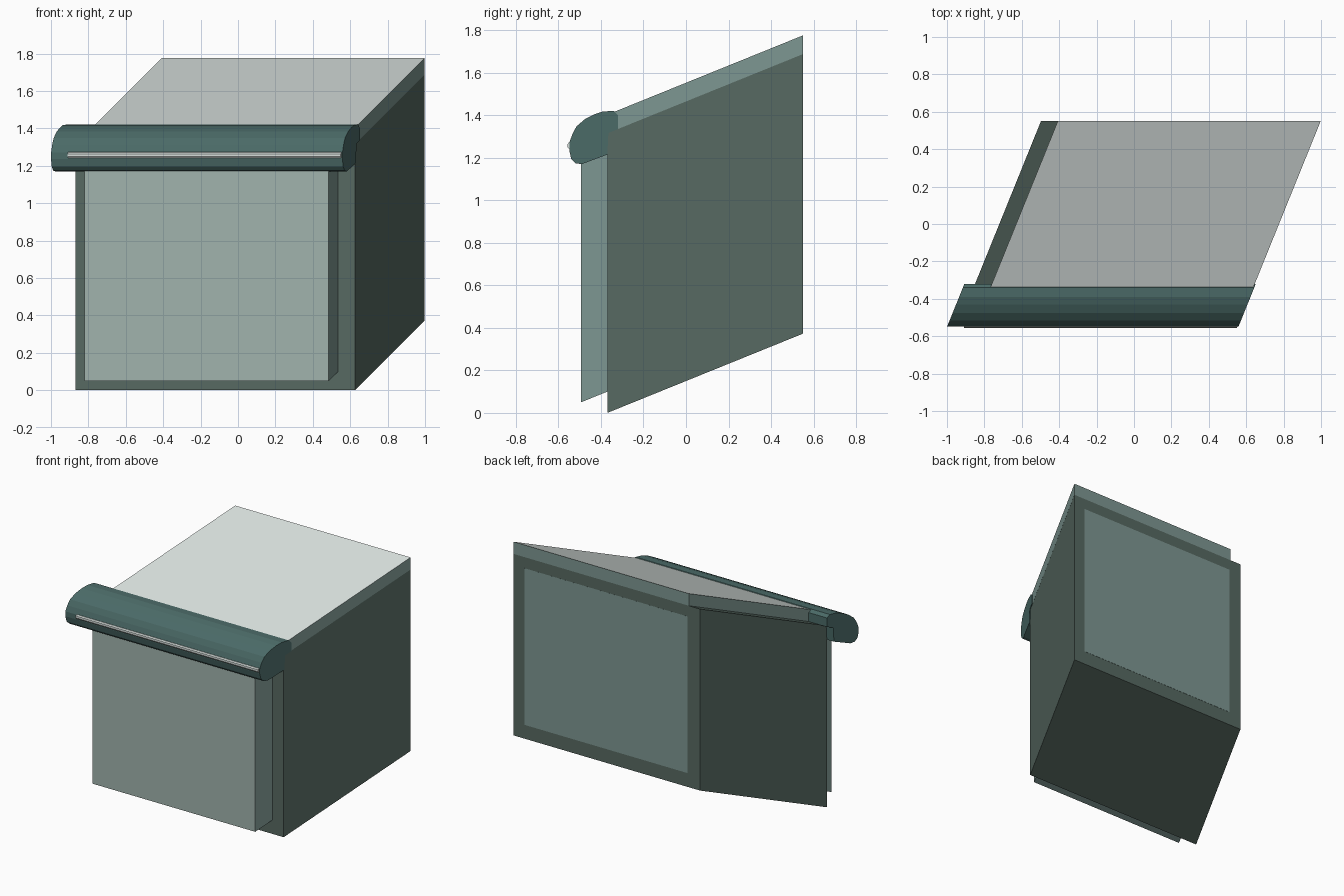
import bpy, bmesh

if "Cube" in bpy.data.objects:
    bpy.data.objects.remove(bpy.data.objects["Cube"])

SHEAR = 0.405   # the whole model leans right and up towards the back
FRONT, BACK = -0.37, 0.55


def material(name, rgb):
    m = bpy.data.materials.new(name)
    m.diffuse_color = [(c / 255) ** 2.2 for c in rgb] + [1]
    m.use_nodes = True
    m.node_tree.nodes["Principled BSDF"].inputs["Base Color"].default_value = m.diffuse_color
    return m


DARK = material("dark_green_grey", (88, 105, 98))
TRIM = material("mid_teal", (125, 150, 145))
FACE = material("pale_green_grey", (160, 178, 172))
LIGHT = material("near_white", (214, 222, 219))
HANDLE = material("deep_teal", (76, 106, 103))


def prism(name, profile, x0, x1, mats, accent=None):
    """Extrude a (y, z) profile from x0 to x1, leaning x with depth."""
    bm = bmesh.new()
    rings = []
    for x in (x0, x1):
        rings.append([bm.verts.new((x + SHEAR * (y - FRONT), y, z))
                      for y, z in profile])
    a, b = rings
    n = len(profile)
    bm.faces.new(a)
    bm.faces.new(b[::-1])
    for i in range(n):
        j = (i + 1) % n
        f = bm.faces.new((a[i], b[i], b[j], a[j]))
        if i == accent:
            f.material_index = 1
    bmesh.ops.recalc_face_normals(bm, faces=bm.faces)
    me = bpy.data.meshes.new(name)
    bm.to_mesh(me)
    bm.free()
    for m in mats:
        me.materials.append(m)
    ob = bpy.data.objects.new(name, me)
    bpy.context.collection.objects.link(ob)
    return ob


def slab(name, x0, x1, y0, y1, z0, z1, mats, accent=None):
    """Leaning box; edges of the profile: 0 bottom, 1 back, 2 top, 3 front."""
    def rise(y):
        return SHEAR * (y - FRONT)
    prof = [(y0, z0 + rise(y0)), (y1, z0 + rise(y1)),
            (y1, z1 + rise(y1)), (y0, z1 + rise(y0))]
    return prism(name, prof, x0, x1, mats, accent)


# Main body
slab("body", -0.87, 0.625, FRONT, BACK, 0.0, 1.315, [DARK])

# Core panel, proud of the front and flush with the back
slab("front_panel", -0.77, 0.535, -0.495, BACK + 0.001, 0.10, 1.235,
     [TRIM, FACE], accent=3)

# Lid, inset on the left to leave a ledge
slab("lid", -0.78, 0.6255, FRONT, BACK, 1.315, 1.403, [TRIM, LIGHT], accent=2)

# Rounded handle bar with a lip resting on the body
handle_profile = [
    (-0.32, 1.40), (-0.34, 1.42), (-0.39, 1.418), (-0.43, 1.405),
    (-0.475, 1.382), (-0.515, 1.348), (-0.535, 1.31), (-0.549, 1.27),
    (-0.549, 1.235), (-0.54, 1.195), (-0.52, 1.174), (-0.49, 1.17),
    (-0.37, 1.215), (-0.365, 1.317), (-0.32, 1.335),
]
prism("handle", handle_profile, -0.927, 0.631, [HANDLE])

# Pale strip along the handle front
strip_profile = [(-0.535, 1.24), (-0.551, 1.242), (-0.557, 1.25),
                 (-0.557, 1.264), (-0.551, 1.272), (-0.535, 1.276)]
prism("handle_strip", strip_profile, -0.835, 0.625, [LIGHT])
